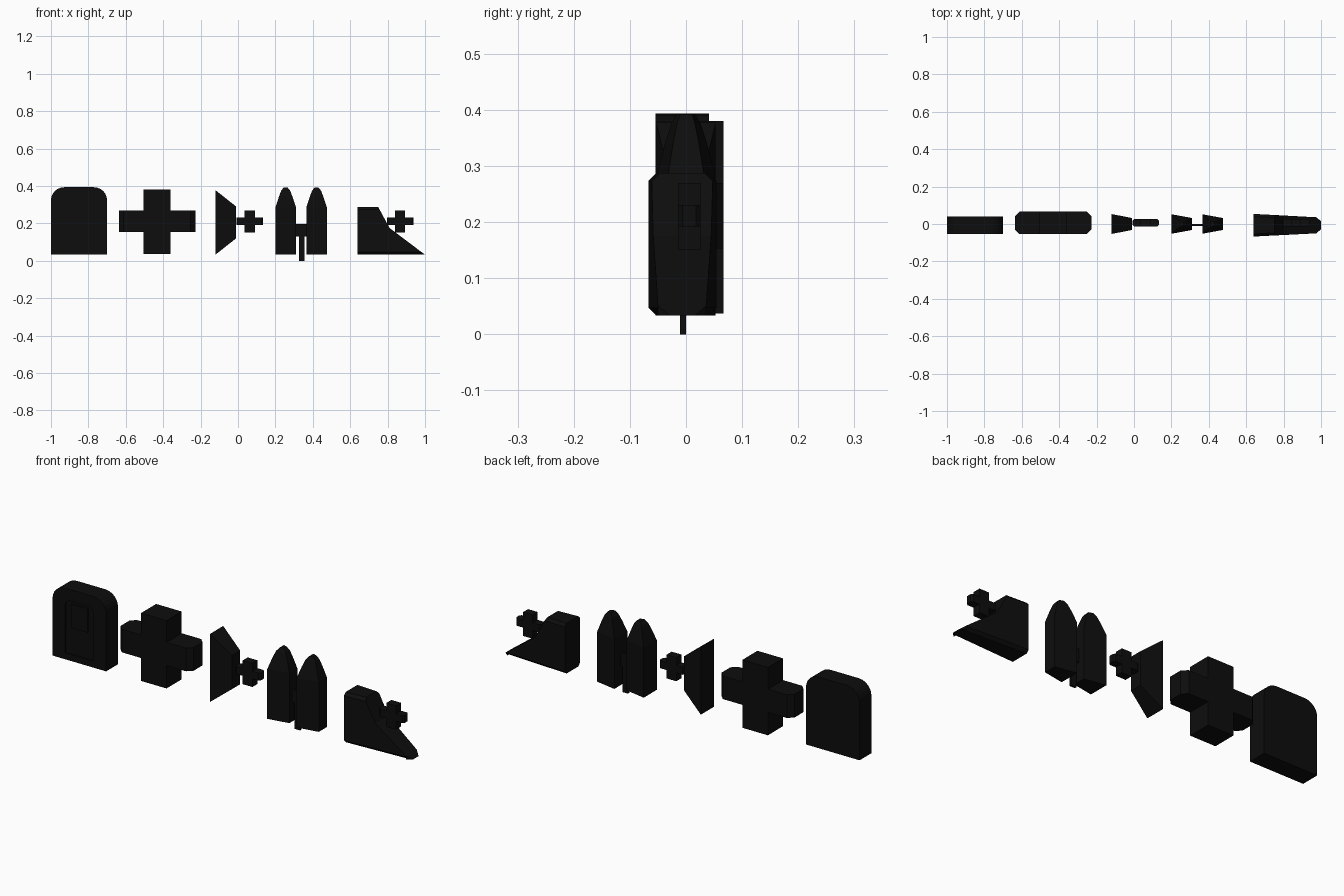
import bpy, bmesh, math

if "Cube" in bpy.data.objects:
    bpy.data.objects.remove(bpy.data.objects["Cube"])

mat = bpy.data.materials.new("near_black")
mat.diffuse_color = (0.004, 0.004, 0.004, 1)
mat.use_nodes = True
mat.node_tree.nodes["Principled BSDF"].inputs["Base Color"].default_value = mat.diffuse_color


def make(name, rings, bevel_z=()):
    """Skin a list of matching rings and cap both ends."""
    bm = bmesh.new()
    loops = [[bm.verts.new(p) for p in r] for r in rings]
    n = len(loops[0])
    for a, b in zip(loops, loops[1:]):
        for i in range(n):
            j = (i + 1) % n
            bm.faces.new((a[i], a[j], b[j], b[i]))
    bm.faces.new(loops[0])
    bm.faces.new(loops[-1])
    edges = [e for e in bm.edges
             if any(all(abs(v.co.z - z) < 1e-5 for v in e.verts) for z in bevel_z)
             and abs(e.verts[0].co.x - e.verts[1].co.x) > 0.01]
    if edges:
        bmesh.ops.bevel(bm, geom=edges, offset=0.014, segments=1, affect='EDGES')
    bmesh.ops.recalc_face_normals(bm, faces=bm.faces)
    me = bpy.data.meshes.new(name)
    bm.to_mesh(me)
    bm.free()
    me.materials.append(mat)
    ob = bpy.data.objects.new(name, me)
    bpy.context.collection.objects.link(ob)
    return ob


def prism(name, pts, front, back, bevel_z=()):
    """Extrude an x-z profile in y; front and back are functions of x."""
    return make(name, [[(x, f(x), z) for x, z in pts] for f in (front, back)], bevel_z)


def box(name, x0, x1, y0, y1, z0, z1):
    return prism(name, [(x0, z0), (x1, z0), (x1, z1), (x0, z1)],
                 lambda x: y0, lambda x: y1)


def arch(x0, x1, z0, z1, r, steps=6):
    pts = [(x0, z0), (x1, z0)]
    for cx, start in ((x1 - r, 0), (x0 + r, 90)):
        for i in range(steps + 1):
            a = math.radians(start + 90 * i / steps)
            pts.append((cx + r * math.cos(a), z1 - r + r * math.sin(a)))
    return pts


def lerp(x, x0, x1, a, b):
    return a + (b - a) * (x - x0) / (x1 - x0)


def cross(name, xs, zs, y0, y1, c):
    """Upright bar with two arms whose tips are chamfered in plan."""
    box(name + "_upright", xs[1], xs[2], y0, y1, zs[0], zs[3])
    for side, root, tip, s in (("left", xs[1], xs[0], 1), ("right", xs[2], xs[3], -1)):
        plan = [(root, y0), (tip + s * c, y0), (tip, y0 + c),
                (tip, y1 - c), (tip + s * c, y1), (root, y1)]
        make(f"{name}_{side}_arm", [[(x, y, z) for x, y in plan] for z in zs[1:3]])


# Round-topped slab with a shallow recessed panel and a raised inner tablet
slab = prism("slab", arch(-1, -0.7, 0.033, 0.393, 0.07),
             lambda x: -0.054, lambda x: 0.041)
cutter = prism("panel_cutter", arch(-0.93, -0.77, 0.065, 0.335, 0.03),
               lambda x: -0.08, lambda x: -0.046)
cutter.hide_render = True
cutter.hide_viewport = True
mod = slab.modifiers.new("panel", 'BOOLEAN')
mod.operation = 'DIFFERENCE'
mod.object = cutter
box("slab_tablet", -0.895, -0.805, -0.052, -0.044, 0.2, 0.32)

# Large cross and the two small crosses
cross("large_cross", (-0.637, -0.505, -0.362, -0.228), (0.037, 0.153, 0.27, 0.38),
      -0.054, 0.067, 0.025)
for label, x in (("middle", -0.007), ("right", 0.797)):
    cross(label + "_small_cross", (x, x + 0.043, x + 0.097, x + 0.14),
          (0.15, 0.192, 0.23, 0.27), -0.014, 0.026, 0.008)

# Tapered block
make("tapered_block", [[(x, -y, z0), (x, y, z0), (x, y, z1), (x, -y, z1)]
                       for x, y, z0, z1 in ((-0.12, 0.053, 0.033, 0.377),
                                            (-0.01, 0.032, 0.12, 0.29))])

# Pair of pointed stones: wedge plan, narrowing towards the top
for label, cx in (("left", 0.255), ("right", 0.42)):
    make(label + "_pointed_stone",
         [[(cx - w, -0.052 * k, z), (cx + w, -0.032 * k, z),
           (cx + w, 0.032 * k, z), (cx - w, 0.052 * k, z)]
          for z, w, k in ((0.033, 0.055, 1), (0.285, 0.055, 1), (0.34, 0.037, 0.72),
                          (0.375, 0.024, 0.5), (0.392, 0.01, 0.33))])
box("stone_link", 0.305, 0.37, -0.011, 0.0, 0.13, 0.197)
box("stone_post", 0.325, 0.355, -0.011, 0.0, 0.0, 0.13)

# Stepped wedge with a chamfered tip
prism("wedge_body",
      [(0.64, 0.033), (0.975, 0.033), (0.975, 0.051), (0.81, 0.175), (0.75, 0.287), (0.64, 0.287)],
      lambda x: lerp(x, 0.64, 0.975, -0.067, -0.05),
      lambda x: lerp(x, 0.64, 0.975, 0.054, 0.036), bevel_z=(0.033, 0.287))
prism("wedge_tip", [(0.975, 0.033), (1.0, 0.033), (0.975, 0.051)],
      lambda x: lerp(x, 0.975, 1, -0.05, -0.028),
      lambda x: lerp(x, 0.975, 1, 0.036, 0.015))
